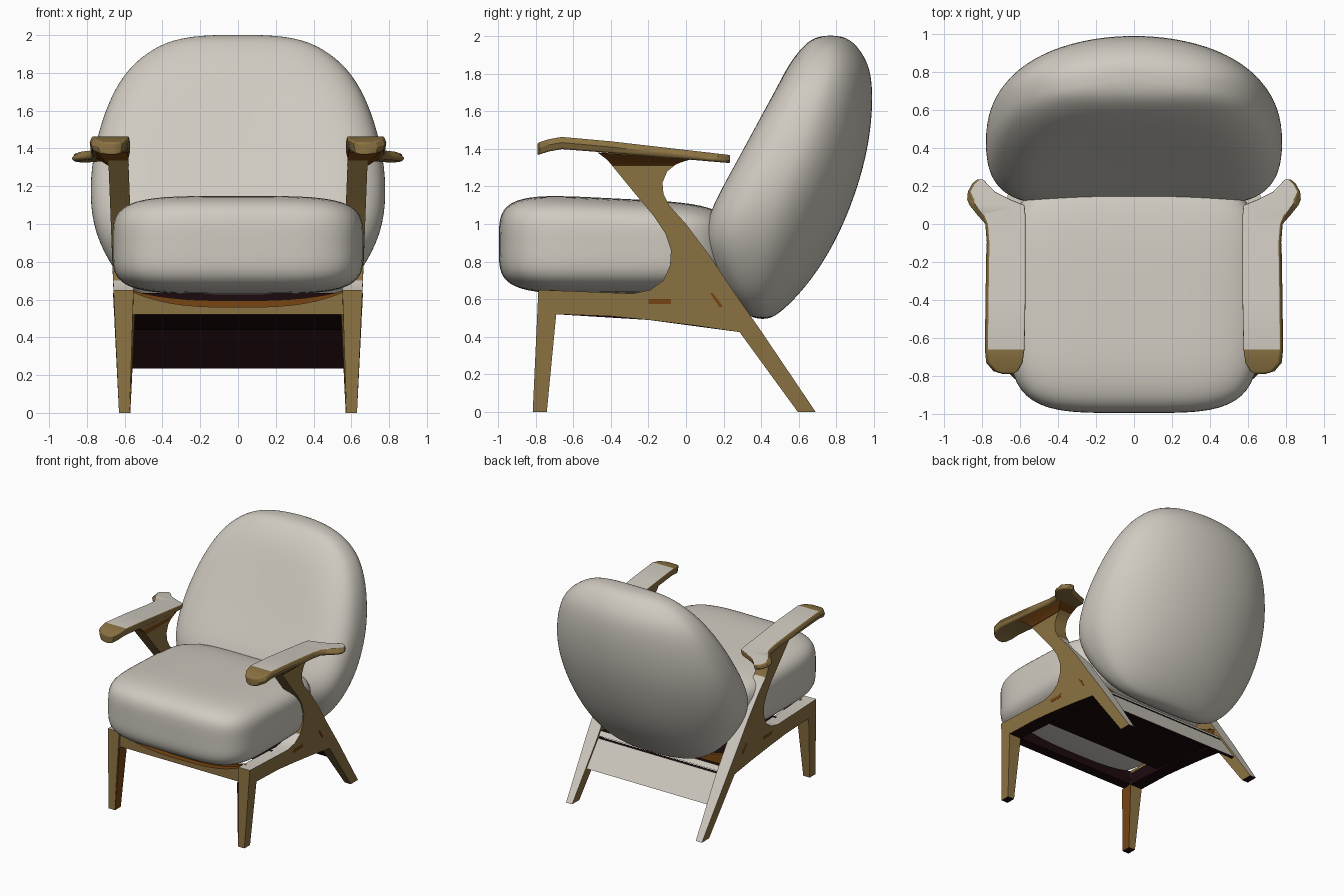
import bpy
import bmesh
import math

if "Cube" in bpy.data.objects:
    bpy.data.objects.remove(bpy.data.objects["Cube"], do_unlink=True)


def make_material(name, rgb):
    mat = bpy.data.materials.new(name)
    mat.use_nodes = True
    mat.diffuse_color = (*rgb, 1)
    mat.node_tree.nodes["Principled BSDF"].inputs["Base Color"].default_value = (*rgb, 1)
    return mat


CREAM, WOOD, RUST, DARK = range(4)
MATERIALS = [
    make_material("cream fabric", (0.63, 0.595, 0.53)),
    make_material("oak wood", (0.26, 0.17, 0.055)),
    make_material("rust wood", (0.19, 0.06, 0.006)),
    make_material("dark underside", (0.012, 0.003, 0.004)),
]


def finish(name, bm, rule, angle=30, mirror=False, bevel=0, subsurf=0):
    """Turn a bmesh into an object, colouring each face by a rule."""
    bmesh.ops.recalc_face_normals(bm, faces=bm.faces)
    for f in bm.faces:
        f.material_index = rule(f) if callable(rule) else rule
    mesh = bpy.data.meshes.new(name)
    bm.to_mesh(mesh)
    bm.free()
    for mat in MATERIALS:
        mesh.materials.append(mat)
    obj = bpy.data.objects.new(name, mesh)
    bpy.context.collection.objects.link(obj)
    bpy.ops.object.select_all(action="DESELECT")
    obj.select_set(True)
    bpy.context.view_layer.objects.active = obj
    bpy.ops.object.shade_smooth_by_angle(angle=math.radians(angle))
    if bevel:
        mod = obj.modifiers.new("Bevel", "BEVEL")
        mod.width, mod.segments = bevel, 3
        mod.limit_method, mod.angle_limit = "ANGLE", math.radians(50)
    if subsurf:
        mod = obj.modifiers.new("Subsurf", "SUBSURF")
        mod.levels = mod.render_levels = subsurf
    if mirror:
        obj.modifiers.new("Mirror", "MIRROR")


def loft(rings):
    """Skin closed rings of equal length and cap both ends."""
    bm = bmesh.new()
    loops = [[bm.verts.new(p) for p in ring] for ring in rings]
    n = len(loops[0])
    for a, b in zip(loops, loops[1:]):
        for i in range(n):
            j = (i + 1) % n
            bm.faces.new((a[i], a[j], b[j], b[i]))
    bm.faces.new(loops[0])
    bm.faces.new(loops[-1])
    return bm


def prism(outline, x_in, x_out):
    """Extrude a flat (y, z) outline in x, then lean its sides to x limits that depend on z."""
    bm = loft([[(x, y, z) for y, z in outline] for x in (0, 1)])
    bm.normal_update()
    bmesh.ops.triangulate(bm, faces=[f for f in bm.faces if len(f.verts) > 4],
                          ngon_method="EAR_CLIP")
    for v in bm.verts:
        v.co.x = (x_out if v.co.x > 0.5 else x_in)(v.co.z)
    return bm


# Side frames: front leg, seat rail, raked back leg and arm support in one piece
def centre_x(z):
    return 0.602 + 0.04 * max(0, z - 0.55)


def half_x(z):
    return 0.028 + 0.025 * min(z / 0.5, 1)


def outer_x(z):
    return centre_x(z) + half_x(z)


def inner_x(z):
    return centre_x(z) - half_x(z)


def frame_colour(f):
    if f.normal.z > 0.45:
        return CREAM
    return DARK if f.normal.z < -0.9 else WOOD


front_leg = [(-0.815, 0), (-0.74, 0), (-0.69, 0.52)]
frame = front_leg + [
    (-0.4, 0.51), (-0.2, 0.49),
    (0.05, 0.46), (0.285, 0.425), (0.595, 0), (0.69, 0), (0.4, 0.43),
    (0.24, 0.66), (0.12, 0.84), (0, 1.0), (-0.09, 1.1), (-0.12, 1.16),
    (-0.125, 1.22), (-0.1, 1.28), (-0.05, 1.32), (0, 1.36), (-0.45, 1.38),
    (-0.27, 1.16), (-0.17, 1.04), (-0.11, 0.95), (-0.08, 0.86),
    (-0.085, 0.78), (-0.12, 0.7), (-0.19, 0.65), (-0.28, 0.63), (-0.785, 0.65),
]
finish("side_frame", prism(frame, inner_x, outer_x), frame_colour, mirror=True)

# Inlaid joint marks on the outside of the rails
for name, mark in (
    ("joint_plug", [(-0.2, 0.575), (-0.08, 0.575), (-0.08, 0.6), (-0.2, 0.6)]),
    ("joint_seam", [(0.13, 0.63), (0.18, 0.555), (0.195, 0.565), (0.14, 0.635)]),
):
    finish(name, prism(mark, outer_x, lambda z: outer_x(z) + 0.003), RUST, mirror=True)

# Stained linings on the inside of the front legs and the rails
for name, lining, colour in (
    ("front_leg_lining", front_leg + [(-0.79, 0.52)], RUST),
    ("rail_lining", [(-0.69, 0.52), (-0.2, 0.49), (0.25, 0.43), (0.25, 0.6), (-0.69, 0.62)],
     DARK),
):
    finish(name, prism(lining, lambda z: inner_x(z) - 0.004, inner_x), colour, mirror=True)

# Armrests: stations of y, inner x, outer x, with a flared rear tip
stations = [
    (-0.79, 0.64, 0.69), (-0.775, 0.61, 0.74), (-0.73, 0.585, 0.778),
    (-0.66, 0.575, 0.785), (-0.4, 0.57, 0.782), (-0.1, 0.57, 0.777),
    (0, 0.57, 0.785), (0.05, 0.57, 0.83), (0.1, 0.575, 0.87),
    (0.13, 0.65, 0.882), (0.17, 0.73, 0.877), (0.21, 0.77, 0.855),
    (0.235, 0.79, 0.825),
]


def arm_ring(y, x0, x1):
    top = 1.465 - 0.115 * (y + 0.62) if y > -0.62 else 1.465 - 1.2 * (y + 0.62) ** 2
    low = top - 0.065 + 0.03 * max(0, y + 0.5)
    edge = 0.012
    chamfer = 0.036 if 0.02 < y < 0.15 else edge
    return [(x0, y, top), (x1 - chamfer, y, top), (x1, y, top - 0.03),
            (x1 - edge, y, low), (x0 + edge, y, low)]


def arm_colour(f):
    y = f.calc_center_median().y
    return CREAM if f.normal.z > 0.85 and y > -0.66 else WOOD


finish("armrest", loft([arm_ring(*s) for s in stations]), arm_colour,
       mirror=True, bevel=0.01)

# Flared rust brackets under the armrests
bracket = []
for z, x0, x1, y0, y1 in ((1.31, 0.578, 0.69, -0.385, -0.07),
                          (1.35, 0.58, 0.72, -0.43, -0.02),
                          (1.38, 0.585, 0.755, -0.47, 0.03)):
    tilt = 0.5 * (z - 1.31)
    bracket.append([(x0, y0, z), (x1, y0, z), (x1, y1, z - tilt), (x0, y1, z - tilt)])
finish("arm_bracket", loft(bracket), RUST, mirror=True)


# Curved cross rails at the front and the back of the seat
def curved_rail(name, y0, y1, low, mid, end, rule):
    rings = []
    for i in range(17):
        x = -0.57 + 1.14 * i / 16
        top = mid + (end - mid) * abs(x / 0.57) ** 3
        rings.append([(x, y0, low), (x, y1, low), (x, y1, top), (x, y0, top)])
    finish(name, loft(rings), rule)


def dark_behind(front):
    return lambda f: (DARK if f.normal.z < -0.5 or f.normal.y > 0.5 else
                      RUST if f.normal.z > 0.5 else front)


curved_rail("front_apron", -0.77, -0.72, 0.52, 0.56, 0.645, dark_behind(WOOD))
curved_rail("front_apron_lip", -0.722, -0.70, 0.53, 0.595, 0.65, dark_behind(RUST))
curved_rail("rear_rail", 0.25, 0.285, 0.45, 0.5, 0.58, RUST)


# Seat deck and sloping back boards between the legs
def cross_board(name, outline, rule):
    finish(name, prism(outline, lambda z: -0.58, lambda z: 0.58), rule)


def cream_behind(f):
    return CREAM if f.normal.y > 0.3 else DARK


cross_board("seat_deck", [(-0.38, 0.52), (0.28, 0.44), (0.28, 0.47), (-0.36, 0.55),
                          (-0.36, 0.635), (-0.38, 0.635)], DARK)
cross_board("back_panel", [(0.485, 0.235), (0.515, 0.235), (0.375, 0.44), (0.345, 0.44)],
            cream_behind)
cross_board("upper_back_rail", [(0.335, 0.455), (0.365, 0.455), (0.34, 0.49), (0.31, 0.49)],
            cream_behind)

# Seat cushion: a cube rounded to a soft box, sloping down to the rear
bm = bmesh.new()
bmesh.ops.create_cube(bm, size=2)
bmesh.ops.subdivide_edges(bm, edges=bm.edges[:], cuts=19, use_grid_fill=True)
for v in bm.verts:
    p = v.co / sum(abs(c) ** 4.3 for c in v.co) ** (1 / 4.3)
    y = -0.38 + 0.615 * p.y
    slope = -0.05 * (y + 0.7) if p.z > 0 else 0
    v.co = (0.665 * p.x, y, 0.89 + 0.262 * p.z + slope * p.z)
finish("seat_cushion", bm, CREAM, angle=80)

# Back cushion: levels of z, front y, rear y, half width
levels = [
    (0.495, 0.38, 0.44, 0.2), (0.52, 0.31, 0.49, 0.38), (0.6, 0.22, 0.58, 0.53),
    (0.75, 0.12, 0.705, 0.66), (0.95, 0.035, 0.82, 0.765), (1.15, 0.115, 0.9, 0.79),
    (1.35, 0.23, 0.96, 0.775), (1.55, 0.345, 0.99, 0.725), (1.72, 0.455, 0.995, 0.655),
    (1.85, 0.545, 0.975, 0.56), (1.95, 0.625, 0.91, 0.42), (1.99, 0.68, 0.855, 0.28),
    (2.002, 0.74, 0.8, 0.12),
]


def back_ring(z, front, rear, w):
    mid = front + 0.42 * (rear - front)
    dish = 0.07 * max(0, 1 - ((z - 1.25) / 0.6) ** 2)
    ring = []
    for i in range(32):
        a = math.tau * (i + 0.5) / 32
        s, c = math.sin(a), math.cos(a)
        if s > 0:
            x, y = c, mid + (rear - mid) * s
        else:
            x = math.copysign(abs(c) ** 0.62, c)
            y = mid - (mid - front) * abs(s) ** 0.62
            y += dish * max(0, 1 - (x / 0.8) ** 2)
        ring.append((w * x, y, z))
    return ring


finish("back_cushion", loft([back_ring(*lv) for lv in levels]), CREAM, angle=180, subsurf=2)
